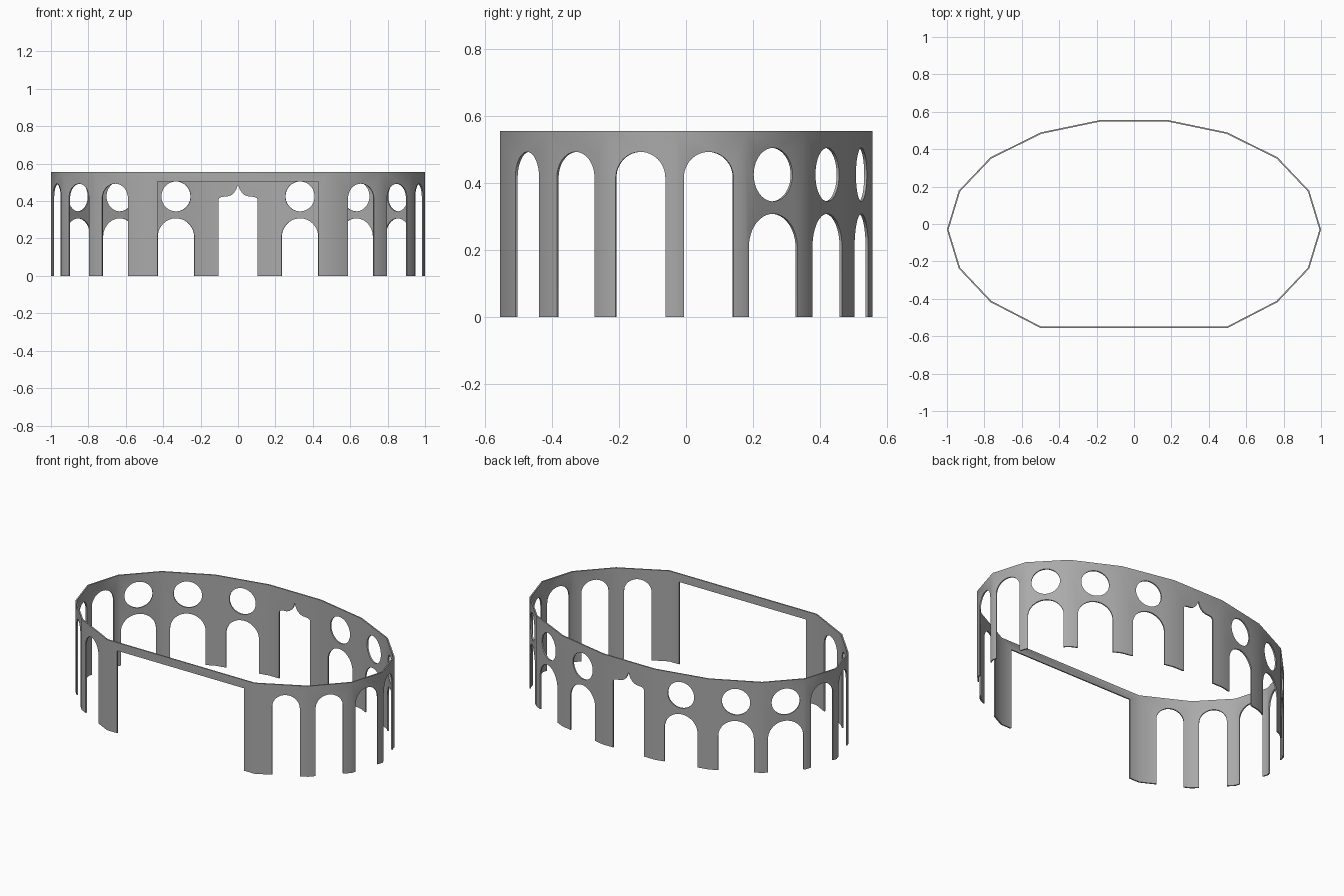
import bpy, bmesh, math
from mathutils import Vector

if "Cube" in bpy.data.objects:
    bpy.data.objects.remove(bpy.data.objects["Cube"])

HEIGHT = 0.555
THICK = 0.008

# Right half of the oval plan, from the front corner round to the back
half = [Vector(p) for p in [(0.5, -0.556), (0.767, -0.418), (0.937, -0.238), (1, -0.03),
                            (0.937, 0.178), (0.767, 0.357), (0.497, 0.49), (0.175, 0.557)]]
plan = half + [Vector((-p.x, p.y)) for p in reversed(half)]


def make_object(name, bm):
    bmesh.ops.recalc_face_normals(bm, faces=bm.faces)
    mesh = bpy.data.meshes.new(name)
    bm.to_mesh(mesh)
    bm.free()
    obj = bpy.data.objects.new(name, mesh)
    bpy.context.collection.objects.link(obj)
    return obj


def arch(width, top):
    """Round-headed opening, reaching below the ground."""
    r = width / 2
    head = [(r * math.cos(a), top - r + r * math.sin(a))
            for a in (math.pi * i / 24 for i in range(25))]
    return [(-r, -0.1), (r, -0.1)] + head


def circle(r, z):
    return [(r * math.cos(a), z + r * math.sin(a))
            for a in (math.tau * i / 40 for i in range(40))]


def add_cutter(bm, outline, centre, along):
    """Push an outline through the wall at a plan point."""
    across = Vector((along.y, -along.x)) * 0.03
    rings = []
    for side in (-1, 1):
        ring = []
        for u, z in outline:
            p = centre + along * u + across * side
            ring.append(bm.verts.new((p.x, p.y, z)))
        rings.append(ring)
    bm.faces.new(rings[0])
    bm.faces.new(reversed(rings[1]))
    n = len(outline)
    for i in range(n):
        j = (i + 1) % n
        bm.faces.new((rings[0][j], rings[0][i], rings[1][i], rings[1][j]))


# Oval wall shell
bm = bmesh.new()
low = [bm.verts.new((p.x, p.y, 0)) for p in plan]
high = [bm.verts.new((p.x, p.y, HEIGHT)) for p in plan]
for i in range(len(plan)):
    j = (i + 1) % len(plan)
    bm.faces.new((low[i], low[j], high[j], high[i]))
wall = make_object("arcade_wall", bm)
solid = wall.modifiers.new("thickness", 'SOLIDIFY')
solid.thickness = THICK
solid.offset = -1
solid.use_even_offset = True

# Openings: tall arches at the front and sides, low arches with round windows behind
bm = bmesh.new()
positions = [0.59, 0.49, 0.49, 0.47, 0.46, 0.49, 0.51]
for i, t in enumerate(positions):
    a, b = half[i], half[i + 1]
    shapes = [arch(0.155, 0.493)] if i < 4 else [arch(0.2, 0.308), circle(0.08, 0.425)]
    for mirror in (1, -1):
        centre, along = a.lerp(b, t), (b - a).normalized()
        centre.x *= mirror
        along.x *= mirror
        for shape in shapes:
            add_cutter(bm, shape, centre, along)

# Wide rectangular front opening
add_cutter(bm, [(-0.43, -0.1), (0.43, -0.1), (0.43, 0.505), (-0.43, 0.505)],
           Vector((0, -0.556)), Vector((1, 0)))

# Back doorway with a pointed ogee head
side = [(0.105, -0.1), (0.105, 0.405), (0.102, 0.414), (0.094, 0.42), (0.08, 0.423),
        (0.055, 0.425), (0.037, 0.431), (0.022, 0.443), (0.01, 0.461)]
door = side + [(0, 0.488)] + [(-x, z) for x, z in reversed(side)]
add_cutter(bm, door, Vector((0, 0.557)), Vector((1, 0)))
cutter = make_object("opening_cutter", bm)
cutter.hide_render = True

# Cut the wall and keep only the result
cut = wall.modifiers.new("openings", 'BOOLEAN')
cut.operation = 'DIFFERENCE'
cut.solver = 'EXACT'
cut.object = cutter
bpy.ops.object.select_all(action='DESELECT')
wall.select_set(True)
bpy.context.view_layer.objects.active = wall
for name in ("thickness", "openings"):
    bpy.ops.object.modifier_apply(modifier=name)
bpy.data.objects.remove(cutter)
bpy.ops.object.shade_smooth_by_angle(angle=math.radians(40))

# Plain grey finish
grey = bpy.data.materials.new("stone_grey")
grey.use_nodes = True
colour = (0.4, 0.4, 0.4, 1)
grey.diffuse_color = colour
grey.node_tree.nodes["Principled BSDF"].inputs["Base Color"].default_value = colour
wall.data.materials.clear()
wall.data.materials.append(grey)
